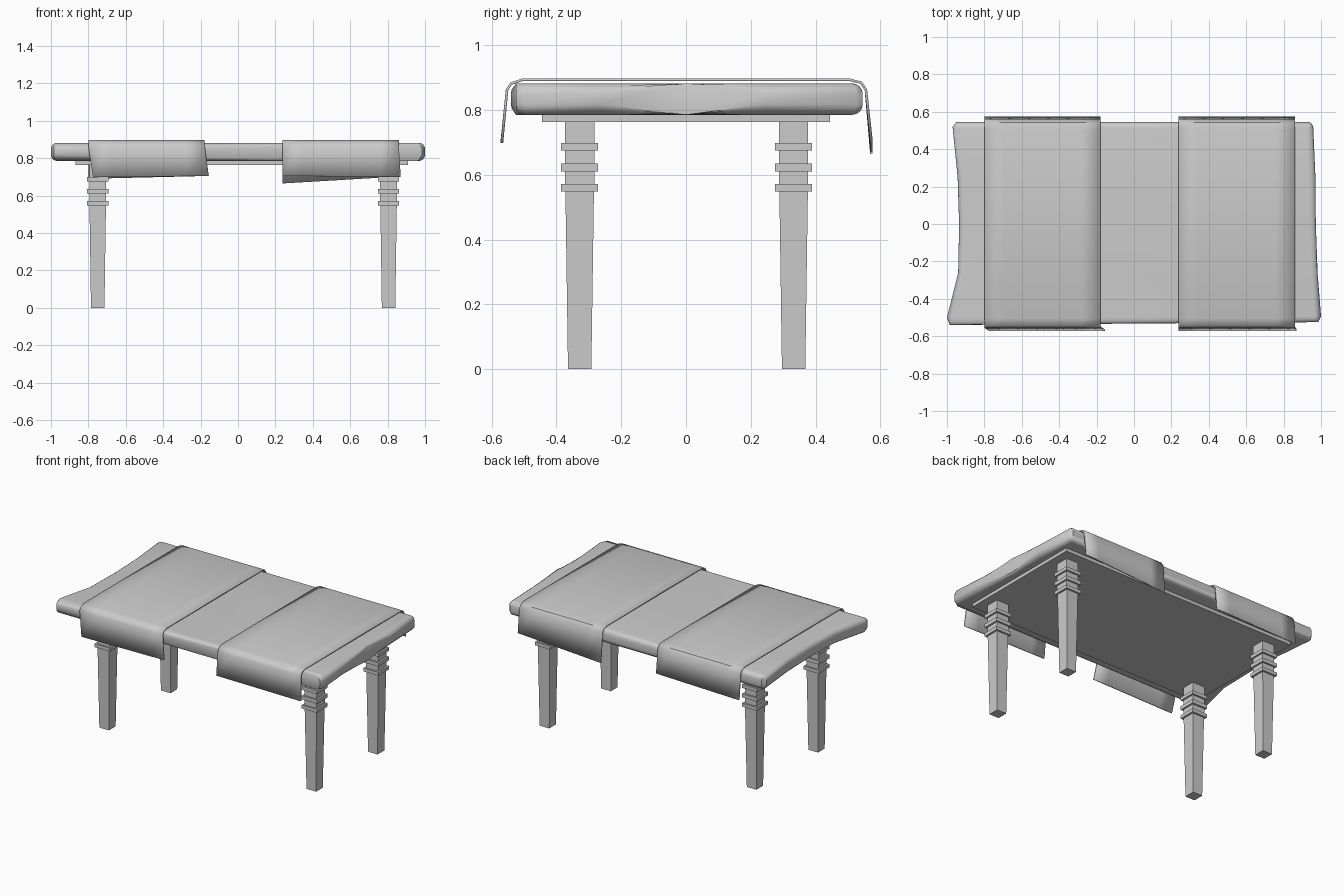
import bpy, bmesh

if "Cube" in bpy.data.objects:
    bpy.data.objects.remove(bpy.data.objects["Cube"])


def finish(bm, name, smooth=None):
    bmesh.ops.recalc_face_normals(bm, faces=bm.faces)
    me = bpy.data.meshes.new(name)
    bm.to_mesh(me)
    bm.free()
    ob = bpy.data.objects.new(name, me)
    bpy.context.collection.objects.link(ob)
    if smooth:
        bpy.ops.object.select_all(action='DESELECT')
        ob.select_set(True)
        bpy.context.view_layer.objects.active = ob
        bpy.ops.object.shade_smooth_by_angle(angle=smooth)
    return ob


def prism(outline, z0, z1):
    bm = bmesh.new()
    face = bm.faces.new([bm.verts.new((x, y, z0)) for x, y in outline])
    ext = bmesh.ops.extrude_face_region(bm, geom=[face])
    for v in ext["geom"]:
        if isinstance(v, bmesh.types.BMVert):
            v.co.z = z1
    return bm


# padded table top with wavy short ends and rounded rims
outline = [(-0.985, -0.54), (0.96, -0.525), (0.985, -0.525), (1.0, -0.495),
           (0.982, -0.27), (0.972, 0), (0.97, 0.25), (0.958, 0.525), (0.94, 0.545),
           (-0.95, 0.545), (-0.97, 0.52), (-0.943, 0.25), (-0.935, 0),
           (-0.94, -0.26), (-1.0, -0.50)]
bm = prism(outline, 0.785, 0.882)
rims = [e for e in bm.edges if abs(e.verts[0].co.z - e.verts[1].co.z) < 1e-4]
bmesh.ops.bevel(bm, geom=rims, offset=0.032, segments=4, profile=0.5, affect='EDGES')
finish(bm, "table_top", 0.7)

# thin panel under the top
finish(prism([(-0.87, -0.445), (0.91, -0.445), (0.91, 0.445), (-0.87, 0.445)],
             0.763, 0.79), "under_panel")

# square tapered legs with three collars: (half width, height)
leg_profile = [(0.036, 0), (0.044, 0.548), (0.057, 0.548), (0.057, 0.571),
               (0.045, 0.571), (0.045, 0.61), (0.057, 0.61), (0.057, 0.635),
               (0.045, 0.635), (0.045, 0.675), (0.057, 0.675), (0.057, 0.698),
               (0.045, 0.698), (0.045, 0.77)]


def leg(name, cx, cy):
    bm = bmesh.new()
    rings = [[bm.verts.new((cx + sx * h, cy + sy * h, z))
              for sx, sy in ((-1, -1), (1, -1), (1, 1), (-1, 1))]
             for h, z in leg_profile]
    for a, b in zip(rings, rings[1:]):
        for i in range(4):
            j = (i + 1) % 4
            bm.faces.new((a[i], a[j], b[j], b[i]))
    bm.faces.new(rings[0])
    bm.faces.new(rings[-1])
    finish(bm, name)


for side, x in (("left", -0.75), ("right", 0.805)):
    for end, y in (("front", -0.328), ("back", 0.332)):
        leg(f"{end}_{side}_leg", x, y)


# cloth runners draped over the long sides
def runner(name, x0, x1, front, back, shift, n=6):
    """front/back: hem heights at the left and right edge; shift: front hem x offset"""
    bm = bmesh.new()
    cols = []
    for i in range(n + 1):
        t = i / n
        x = x0 + (x1 - x0) * t
        f = front[0] + (front[1] - front[0]) * t
        b = back[0] + (back[1] - back[0]) * t
        pts = [(x + shift[0] + (shift[1] - shift[0]) * t, -0.568, f),
               (x, -0.552, 0.862), (x, -0.54, 0.881), (x, -0.505, 0.893),
               (x, 0.505, 0.893), (x, 0.54, 0.884), (x, 0.555, 0.862),
               (x, 0.572, b)]
        cols.append([bm.verts.new(p) for p in pts])
    for a, b in zip(cols, cols[1:]):
        for k in range(len(a) - 1):
            bm.faces.new((a[k], b[k], b[k + 1], a[k + 1]))
    ob = finish(bm, name, 0.7)
    sol = ob.modifiers.new("thickness", 'SOLIDIFY')
    sol.thickness = 0.008
    sol.offset = 0


runner("left_runner", -0.80, -0.178, (0.698, 0.705), (0.69, 0.705), (0.025, 0.022))
runner("right_runner", 0.237, 0.86, (0.705, 0.70), (0.665, 0.702), (0.0, 0.01))
